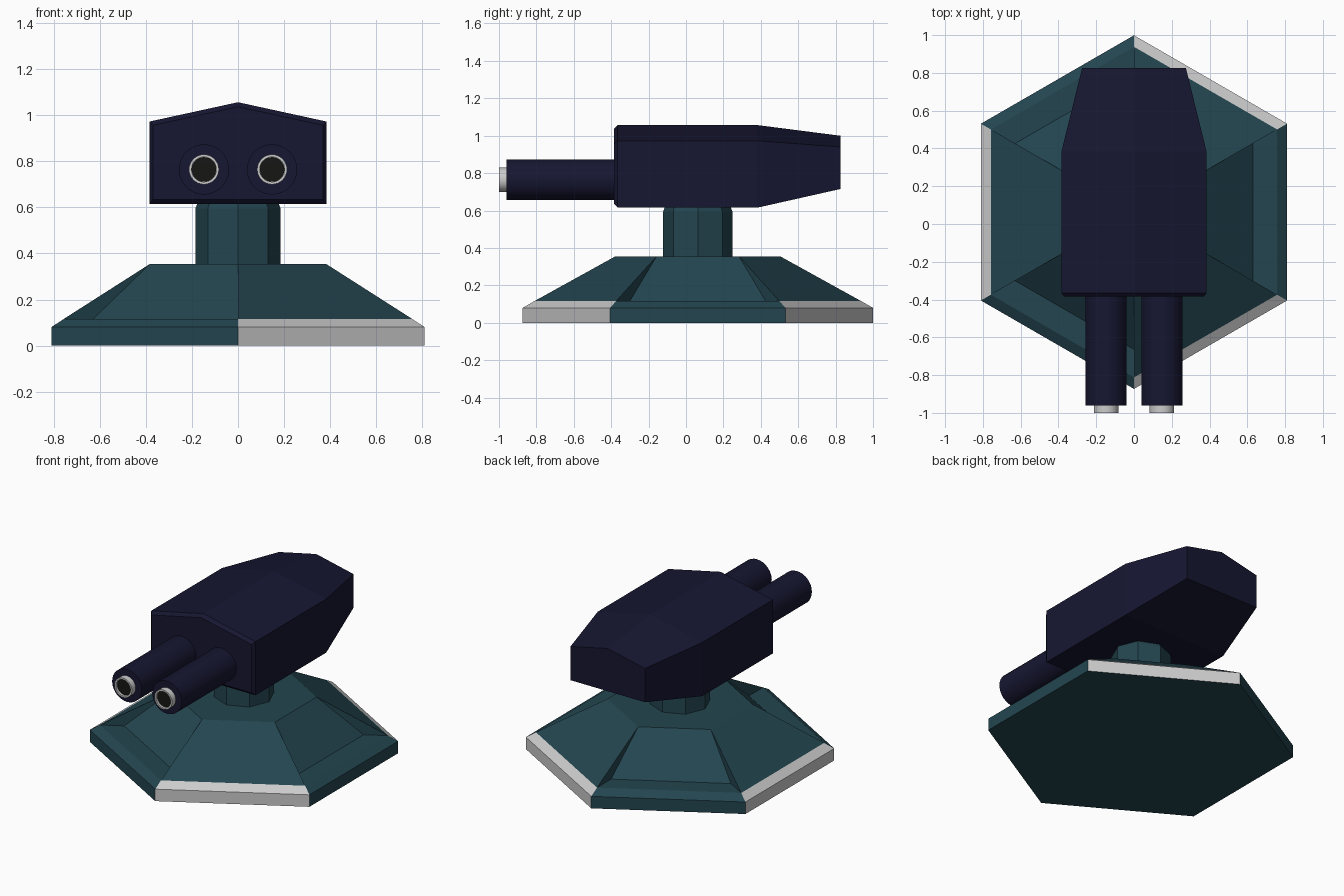
import bpy, bmesh
from math import sin, cos, pi, radians
from mathutils import Matrix

if "Cube" in bpy.data.objects:
    bpy.data.objects.remove(bpy.data.objects["Cube"])

CY = 0.063          # y of the pedestal axis


def material(name, rgb):
    m = bpy.data.materials.new(name)
    m.diffuse_color = (*rgb, 1)
    m.use_nodes = True
    m.node_tree.nodes["Principled BSDF"].inputs["Base Color"].default_value = m.diffuse_color
    return m


teal = material("dark_teal", (0.017, 0.06, 0.08))
navy = material("dark_navy", (0.008, 0.008, 0.031))
black = material("bore_black", (0.008, 0.008, 0.007))
grey = material("plain_grey", (0.8, 0.8, 0.8))


def finish(name, bm, *mats):
    bmesh.ops.remove_doubles(bm, verts=bm.verts, dist=1e-5)
    bmesh.ops.recalc_face_normals(bm, faces=bm.faces)
    me = bpy.data.meshes.new(name)
    bm.to_mesh(me)
    bm.free()
    for m in mats:
        me.materials.append(m)
    ob = bpy.data.objects.new(name, me)
    bpy.context.collection.objects.link(ob)
    return ob


def ring(bm, n, r, z, start=0.0):
    return [bm.verts.new((r * cos(start + 2 * pi * i / n),
                          r * sin(start + 2 * pi * i / n), z)) for i in range(n)]


def bridge(bm, a, b):
    n = len(a)
    for i in range(n):
        j = (i + 1) % n
        bm.faces.new((a[i], a[j], b[j], b[i]))


# Hexagonal base: alternating grey-rimmed sides and sides with a recessed panel
bm = bmesh.new()
bottom, rim, lip, ledge, top = [
    ring(bm, 6, r, z, radians(-30)) for r, z in
    ((0.936, 0), (0.936, 0.08), (0.875, 0.115), (0.727, 0.115), (0.441, 0.355))]
bm.faces.new(bottom)
bm.faces.new(top)
for i in range(6):
    j = (i + 1) % 6
    f1 = bm.faces.new((bottom[i], bottom[j], rim[j], rim[i]))
    f2 = bm.faces.new((rim[i], rim[j], lip[j], lip[i]))
    if i % 2:
        f1.material_index = f2.material_index = 1
        bm.faces.new((lip[i], lip[j], top[j], top[i]))
    else:
        bm.faces.new((lip[i], lip[j], ledge[j], ledge[i]))
        bm.faces.new((ledge[i], ledge[j], top[j], top[i]))
        for k in (i, j):
            bm.faces.new((lip[k], ledge[k], top[k]))
finish("hex_base", bm, teal, grey).location.y = CY

# Octagonal neck with a chamfered top
bm = bmesh.new()
rings = [ring(bm, 8, r, z) for r, z in ((0.185, 0.35), (0.185, 0.595), (0.172, 0.63))]
for a, b in zip(rings, rings[1:]):
    bridge(bm, a, b)
bm.faces.new(rings[0])
bm.faces.new(rings[-1])
finish("neck", bm, teal).location.y = CY

# Turret head: house-shaped section lofted front to back
# each section: y, half width, bottom z, eave z, ridge z
sections = [(-0.385, 0.37, 0.635, 0.957, 1.037),
            (-0.365, 0.385, 0.615, 0.973, 1.057),
            (0.38, 0.385, 0.615, 0.973, 1.057),
            (0.825, 0.275, 0.715, 0.94, 1.0)]
bm = bmesh.new()
loops = [[bm.verts.new((x, y, z)) for x, z in
          ((-w, b), (w, b), (w, e), (0, t), (-w, e))] for y, w, b, e, t in sections]
for a, b in zip(loops, loops[1:]):
    bridge(bm, a, b)
bm.faces.new(loops[0])
bm.faces.new(loops[-1])
finish("turret_head", bm, navy)


# Twin barrels, turned profiles of (radius, distance forward)
def turned(name, profile, x, mat, n=32):
    bm = bmesh.new()
    rs = [ring(bm, n, r, d) for r, d in profile]
    for a, b in zip(rs, rs[1:]):
        bridge(bm, a, b)
    bm.faces.new(rs[0])
    bm.faces.new(rs[-1])
    bm.transform(Matrix.Translation((x, 0, 0.765)) @ Matrix.Rotation(pi / 2, 4, 'X'))
    ob = finish(name, bm, *([mat] if mat else []))
    bpy.ops.object.select_all(action='DESELECT')
    ob.select_set(True)
    bpy.context.view_layer.objects.active = ob
    bpy.ops.object.shade_smooth_by_angle(angle=radians(30))


for side, x in (("left", -0.148), ("right", 0.148)):
    turned(side + "_barrel", [(0.109, 0.37), (0.109, 0.96)], x, navy)
    turned(side + "_muzzle", [(0.065, 0.95), (0.065, 1.0), (0.054, 1.0), (0.054, 0.97)], x, None)
    turned(side + "_bore", [(0.0535, 0.965), (0.0535, 0.985)], x, black)
